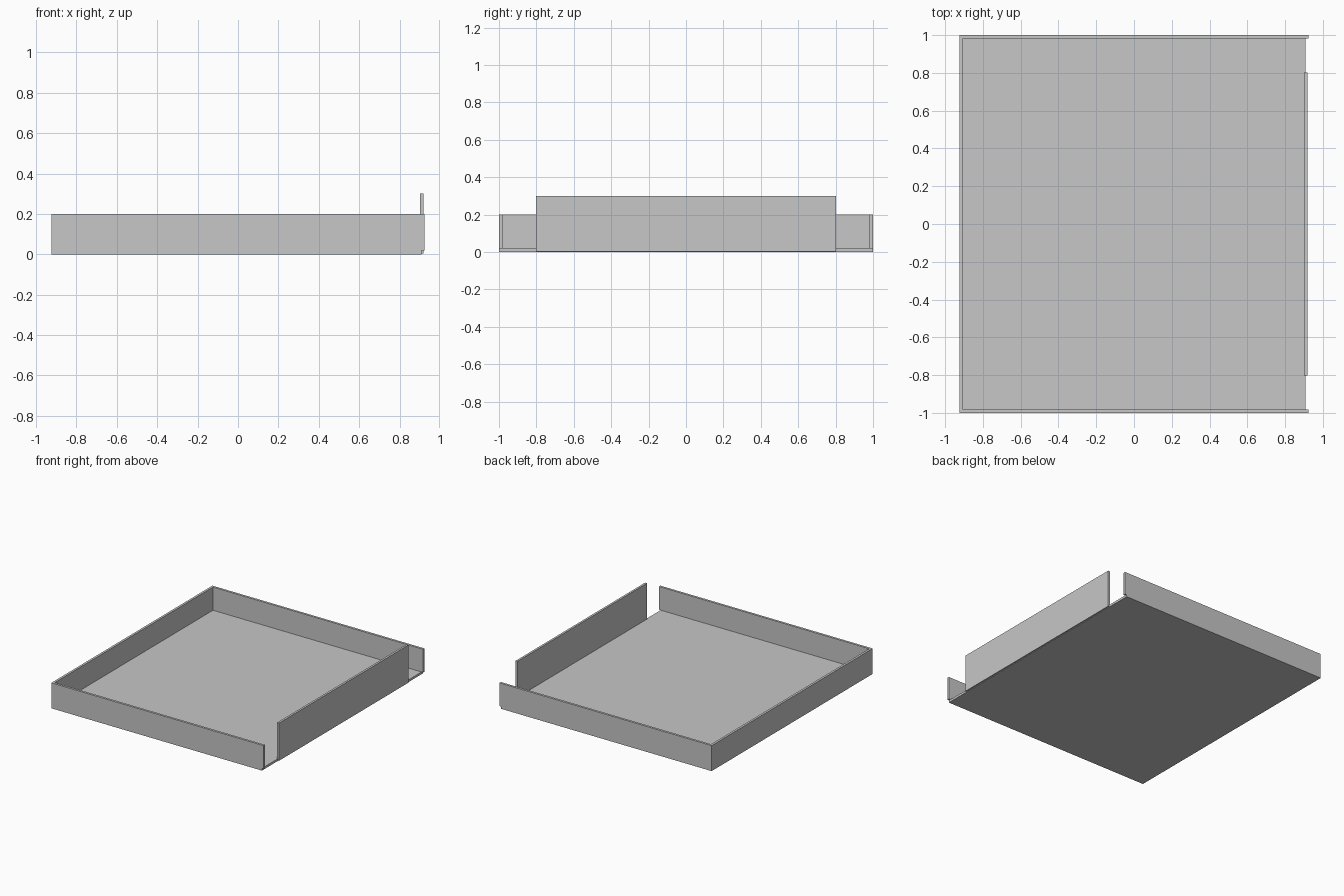
import bpy
import bmesh

cube = bpy.data.objects.get("Cube")
if cube:
    bpy.data.objects.remove(cube, do_unlink=True)

grey = bpy.data.materials.new("light_grey")
grey.use_nodes = True
colour = (0.57, 0.57, 0.57, 1)
grey.diffuse_color = colour
grey.node_tree.nodes["Principled BSDF"].inputs["Base Color"].default_value = colour

W, T, H = 0.923, 0.018, 0.2   # half width, board thickness, wall height
LIP = 0.908                   # open edge of the floor


def prism(name, profile, y0, y1):
    """Extrude an x-z profile along y."""
    bm = bmesh.new()
    face = bm.faces.new([bm.verts.new((x, y0, z)) for x, z in profile])
    ext = bmesh.ops.extrude_face_region(bm, geom=[face])
    verts = [v for v in ext["geom"] if isinstance(v, bmesh.types.BMVert)]
    bmesh.ops.translate(bm, verts=verts, vec=(0, y1 - y0, 0))
    bmesh.ops.recalc_face_normals(bm, faces=bm.faces)
    mesh = bpy.data.meshes.new(name)
    bm.to_mesh(mesh)
    bm.free()
    mesh.materials.append(grey)
    obj = bpy.data.objects.new(name, mesh)
    bpy.context.collection.objects.link(obj)


def box(x0, x1, z0, z1):
    return [(x0, z0), (x1, z0), (x1, z1), (x0, z1)]


# Floor and closed end, between the two long walls
prism("tray_floor", box(-W + T, LIP, 0, T), -1 + T, 1 - T)
prism("end_wall", box(-W, -W + T, 0, H), -1 + T, 1 - T)

# Long walls, overhanging the floor at the open end
wall = [(-W, 0), (LIP, 0), (LIP, T), (W, T), (W, H), (-W, H)]
prism("front_wall", wall, -1, -1 + T)
prism("back_wall", wall, 1 - T, 1)

# Taller, shorter drop-in panel at the open end
prism("end_panel", box(0.901, 0.918, 0.004, 0.3), -0.803, 0.803)
